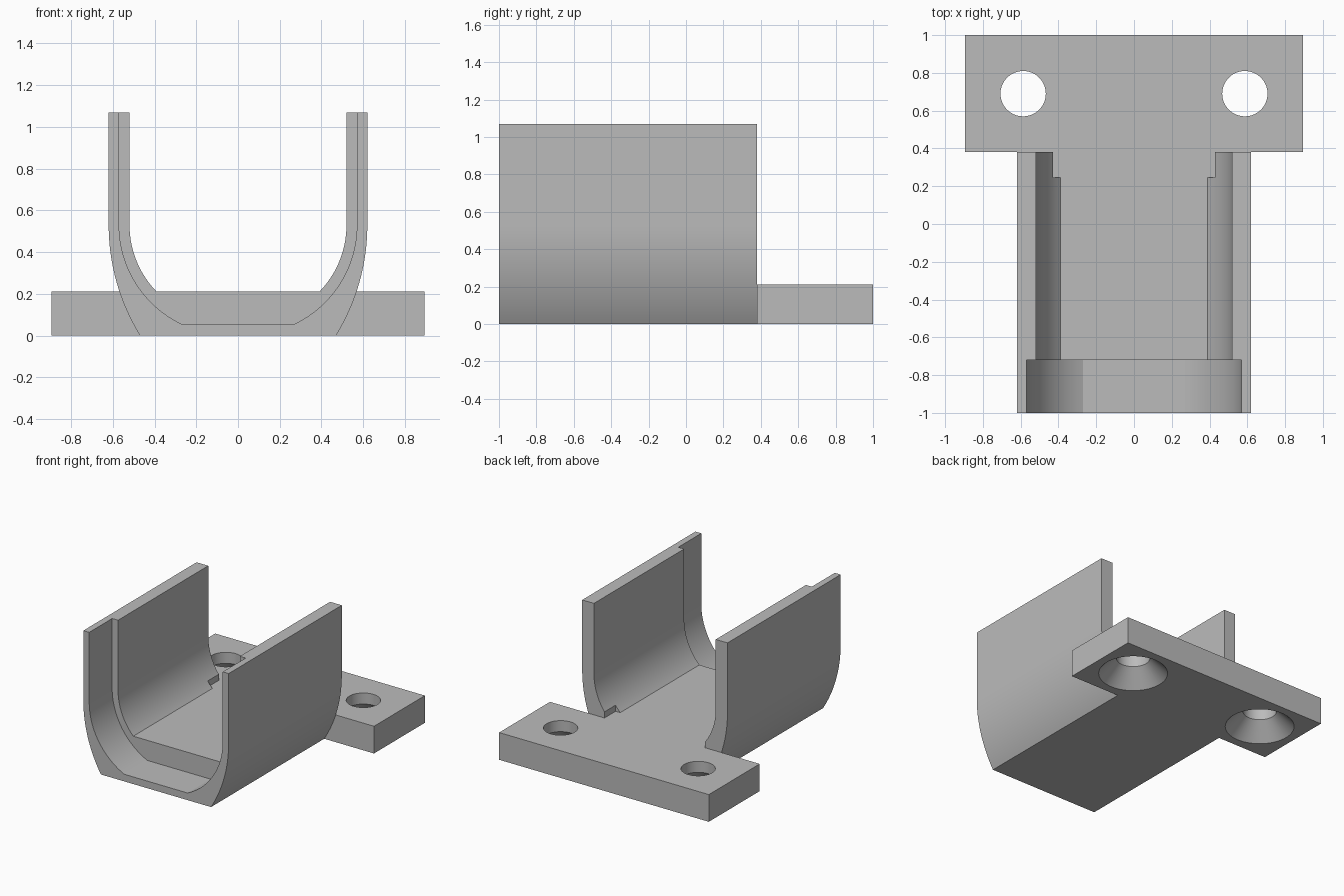
import bpy
import bmesh
import math

default = bpy.data.objects.get("Cube")
if default:
    bpy.data.objects.remove(default, do_unlink=True)

TOP, FLOOR, BACK = 1.07, 0.21, 0.38
BEND = 0.53  # height where the straight walls start to curve in

grey = bpy.data.materials.new("plain_grey")
grey.use_nodes = True
colour = (0.5, 0.5, 0.5, 1)
grey.diffuse_color = colour
grey.node_tree.nodes["Principled BSDF"].inputs["Base Color"].default_value = colour


def prism(name, outline, y0, y1):
    """Extrude an (x, z) outline along y."""
    bm = bmesh.new()
    face = bm.faces.new([bm.verts.new((x, y0, z)) for x, z in outline])
    grown = bmesh.ops.extrude_face_region(bm, geom=[face])["geom"]
    verts = [v for v in grown if isinstance(v, bmesh.types.BMVert)]
    bmesh.ops.translate(bm, verts=verts, vec=(0, y1 - y0, 0))
    bmesh.ops.recalc_face_normals(bm, faces=bm.faces)
    return finish(name, bm)


def finish(name, bm):
    mesh = bpy.data.meshes.new(name)
    bm.to_mesh(mesh)
    bm.free()
    mesh.materials.append(grey)
    obj = bpy.data.objects.new(name, mesh)
    bpy.context.collection.objects.link(obj)
    return obj


def cradle_outline(half, foot, bottom, top, steps=24):
    """U outline: straight sides, arcs tangent to them, flat bottom."""
    dx, dz = half - foot, BEND - bottom
    radius = (dx * dx + dz * dz) / (2 * dx)
    sweep = math.asin(dz / radius)
    side = [(half, top)]
    for i in range(steps + 1):
        a = sweep * i / steps
        side.append((half - radius + radius * math.cos(a),
                     BEND - radius * math.sin(a)))
    return side + [(-x, z) for x, z in reversed(side)]


def box_outline(half, z0, z1):
    return [(half, z1), (half, z0), (-half, z0), (-half, z1)]


def lathe(name, profile, x, y, steps=64):
    """Closed solid of revolution from (radius, z) rings."""
    bm = bmesh.new()
    rings = [[bm.verts.new((x + r * math.cos(math.tau * i / steps),
                            y + r * math.sin(math.tau * i / steps), z))
              for i in range(steps)] for r, z in profile]
    for low, high in zip(rings, rings[1:]):
        for i in range(steps):
            j = (i + 1) % steps
            bm.faces.new((low[i], low[j], high[j], high[i]))
    bm.faces.new(rings[0])
    bm.faces.new(rings[-1])
    bmesh.ops.recalc_face_normals(bm, faces=bm.faces)
    return finish(name, bm)


def combine(target, tool, operation):
    """Apply an exact boolean and discard the tool."""
    mod = target.modifiers.new(operation.lower(), "BOOLEAN")
    mod.operation, mod.solver, mod.object = operation, "EXACT", tool
    bpy.context.view_layer.update()
    graph = bpy.context.evaluated_depsgraph_get()
    mesh = bpy.data.meshes.new_from_object(target.evaluated_get(graph))
    target.modifiers.clear()
    target.data = mesh
    bpy.data.objects.remove(tool, do_unlink=True)


# Cradle with its main channel, wider front recess and trimmed rear wall feet
cradle = prism("cradle_bracket", cradle_outline(0.62, 0.47, 0, TOP), -1, BACK)
for name, outline, y0, y1 in (
    ("channel_cutter", cradle_outline(0.52, 0.39, FLOOR, TOP + 0.2), -1.2, BACK + 0.2),
    ("recess_cutter", cradle_outline(0.57, 0.27, 0.055, TOP + 0.2), -1.2, -0.72),
    ("rear_notch_cutter", box_outline(0.43, FLOOR, 0.6), 0.245, BACK + 0.2),
):
    combine(cradle, prism(name, outline, y0, y1), "DIFFERENCE")

# Rear mounting plate
combine(cradle, prism("mounting_plate", box_outline(0.895, 0, FLOOR), BACK, 1), "UNION")

# Screw holes, countersunk from below
screw = [(0.255, -0.01), (0.12, 0.125), (0.12, FLOOR + 0.1)]
for side in (-1, 1):
    combine(cradle, lathe("screw_hole_cutter", screw, side * 0.587, 0.69), "DIFFERENCE")

# Merge coplanar pieces and smooth the curved surfaces
bm = bmesh.new()
bm.from_mesh(cradle.data)
bmesh.ops.remove_doubles(bm, verts=bm.verts, dist=0.0002)
bmesh.ops.dissolve_limit(bm, angle_limit=0.002, verts=bm.verts, edges=bm.edges)
bm.to_mesh(cradle.data)
bm.free()
bpy.ops.object.select_all(action="DESELECT")
cradle.select_set(True)
bpy.context.view_layer.objects.active = cradle
bpy.ops.object.shade_smooth_by_angle(angle=math.radians(20))
